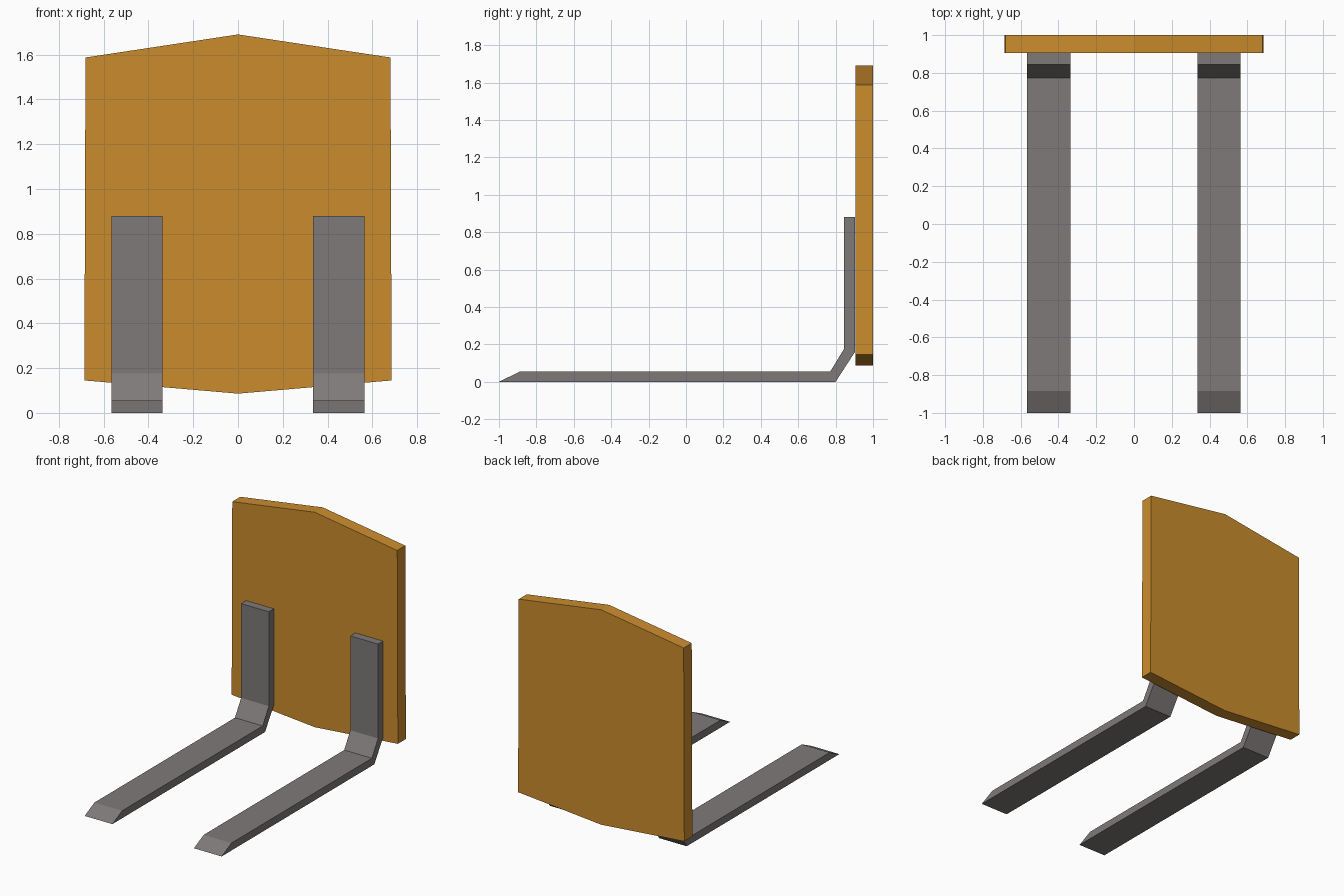
import bpy, bmesh
from mathutils import Vector

if "Cube" in bpy.data.objects:
    bpy.data.objects.remove(bpy.data.objects["Cube"])


def material(name, rgb):
    m = bpy.data.materials.new(name)
    m.diffuse_color = (*rgb, 1)
    m.use_nodes = True
    m.node_tree.nodes["Principled BSDF"].inputs["Base Color"].default_value = m.diffuse_color
    return m


def extrude_profile(name, points, depth, mat):
    """Extrude a closed 3D outline along the vector depth."""
    bm = bmesh.new()
    face = bm.faces.new([bm.verts.new(p) for p in points])
    out = bmesh.ops.extrude_face_region(bm, geom=[face], use_keep_orig=True)
    moved = [v for v in out["geom"] if isinstance(v, bmesh.types.BMVert)]
    bmesh.ops.translate(bm, verts=moved, vec=Vector(depth))
    bmesh.ops.recalc_face_normals(bm, faces=bm.faces)
    mesh = bpy.data.meshes.new(name)
    bm.to_mesh(mesh)
    bm.free()
    mesh.materials.append(mat)
    obj = bpy.data.objects.new(name, mesh)
    bpy.context.collection.objects.link(obj)
    return obj


orange = material("orange paint", (0.60, 0.265, 0.027))
steel = material("grey steel", (0.21, 0.195, 0.19))

# Back plate: shallow peaks at top and bottom
plate = [(-0.686, 0.145), (0, 0.086), (0.686, 0.145),
         (0.681, 1.587), (0, 1.69), (-0.681, 1.587)]
extrude_profile("back_plate", [(x, 0.905, z) for x, z in plate], (0, 0.095, 0), orange)

# Two bent forks with wedge tips
fork = [(-1, 0), (0.80, 0), (0.904, 0.16), (0.904, 0.88),
        (0.845, 0.88), (0.845, 0.176), (0.772, 0.056), (-0.885, 0.056)]
for side, x0 in (("left", -0.566), ("right", 0.336)):
    extrude_profile(side + "_fork", [(x0, y, z) for y, z in fork], (0.229, 0, 0), steel)
